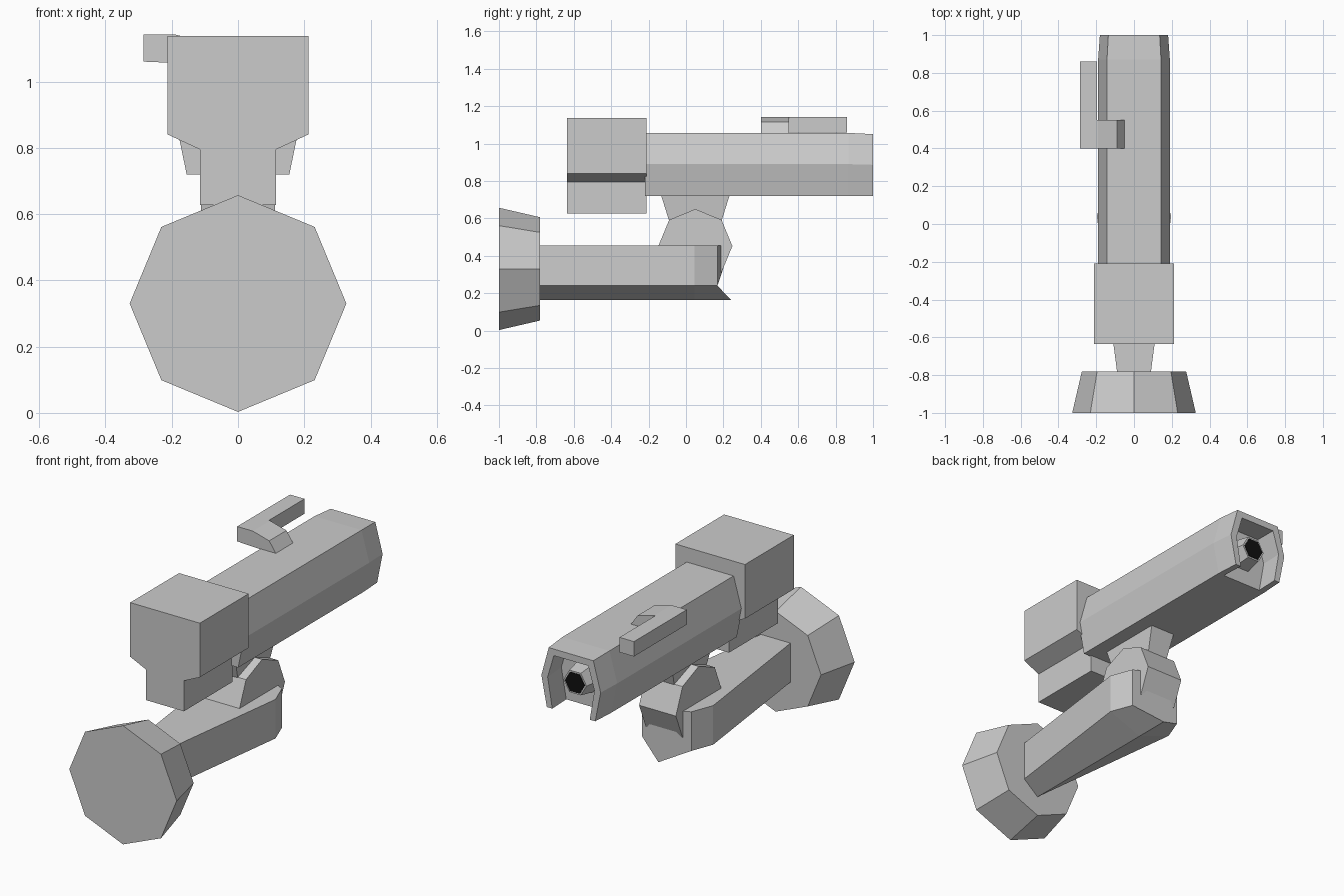
import bpy, bmesh, math

if "Cube" in bpy.data.objects:
    bpy.data.objects.remove(bpy.data.objects["Cube"])


def loft(name, sections):
    """Skin closed sections of equal point count and cap both ends."""
    bm = bmesh.new()
    rings = [[bm.verts.new(p) for p in s] for s in sections]
    n = len(rings[0])
    for a, b in zip(rings, rings[1:]):
        for i in range(n):
            j = (i + 1) % n
            bm.faces.new((a[i], a[j], b[j], b[i]))
    bm.faces.new(rings[0])
    bm.faces.new(rings[-1])
    bmesh.ops.recalc_face_normals(bm, faces=bm.faces)
    mesh = bpy.data.meshes.new(name)
    bm.to_mesh(mesh)
    bm.free()
    obj = bpy.data.objects.new(name, mesh)
    bpy.context.collection.objects.link(obj)
    return obj


def mirrored(half):
    """Complete a right-hand (x, z) half profile on the left."""
    return half + [(-x, z) for x, z in reversed(half) if x > 0]


def at_y(profile, y):
    return [(x, y, z) for x, z in profile]


def along_y(name, profile, y0, y1):
    return loft(name, [at_y(profile, y0), at_y(profile, y1)])


def ngon(r, n, z, cx=0.0):
    return [(cx + r * math.cos(2 * math.pi * i / n), z + r * math.sin(2 * math.pi * i / n))
            for i in range(n)]


# Wall plate: tapered octagon
loft("wall_plate", [at_y(ngon(0.327, 8, 0.33), -1.0), at_y(ngon(0.276, 8, 0.33), -0.78)])


# Arm: widening bar with V-shaped underside and a pointed end
def arm_section(w, y_side, y_mid):
    return [(w, y_side, 0.455), (w, y_side, 0.24), (0, y_mid, 0.165),
            (-w, y_side, 0.24), (-w, y_side, 0.455), (0, y_mid, 0.455)]


loft("arm", [arm_section(0.09, -0.78, -0.78), arm_section(0.197, 0.045, 0.045),
             arm_section(0.15, 0.168, 0.24)])

# Hinge: octagonal barrel lying across the arm
barrel = ngon(0.198, 8, 0.452, 0.05)
loft("hinge_barrel", [[(x, y, z) for y, z in barrel] for x in (-0.112, 0.112)])

# Neck between hinge and housing
loft("neck", [[(-w, y0, z), (w, y0, z), (w, y1, z), (-w, y1, z)]
              for w, y0, y1, z in ((0.06, -0.085, 0.185, 0.57), (0.075, -0.135, 0.235, 0.73))])

# Housing: six-sided tube
body = mirrored([(0.155, 0.72), (0.19, 0.89), (0.143, 1.057)])
along_y("housing", body, -0.22, 0.87)

# Hood: tapered shell, open at the bottom
hood = [(0.155, 0.72), (0.19, 0.89), (0.143, 1.057)]
lining = [(0.11, 1.02), (0.15, 0.89), (0.12, 0.72)]
ring = hood + [(-x, z) for x, z in reversed(hood)]
ring += [(-x, z) for x, z in reversed(lining)] + lining
tip = [(x * 0.95, 0.72 + (z - 0.72) * 0.98) for x, z in ring]
loft("hood", [at_y(ring, 0.87), at_y(tip, 1.0)])

# Lens barrel with black glass
loft("lens_barrel", [at_y(ngon(0.09, 6, 0.88), 0.86), at_y(ngon(0.07, 6, 0.88), 0.965)])
glass = along_y("lens_glass", ngon(0.06, 6, 0.88), 0.95, 0.968)
black = bpy.data.materials.new("black_glass")
black.diffuse_color = (0.005, 0.005, 0.005, 1)
black.use_nodes = True
black.node_tree.nodes["Principled BSDF"].inputs["Base Color"].default_value = black.diffuse_color
glass.data.materials.append(black)

# Rear casing with stepped lower half
along_y("rear_casing", mirrored([(0.115, 0.627), (0.115, 0.795), (0.212, 0.84), (0.212, 1.138)]),
        -0.635, -0.21)

# Top bracket: side rail and a bent foot resting on the housing
along_y("bracket_rail", [(-0.285, 1.06), (-0.197, 1.06), (-0.197, 1.142), (-0.285, 1.142)], 0.55, 0.86)
along_y("bracket_foot", [(-0.285, 1.06), (-0.045, 1.05), (-0.09, 1.115), (-0.19, 1.142), (-0.285, 1.142)],
        0.4, 0.55)
